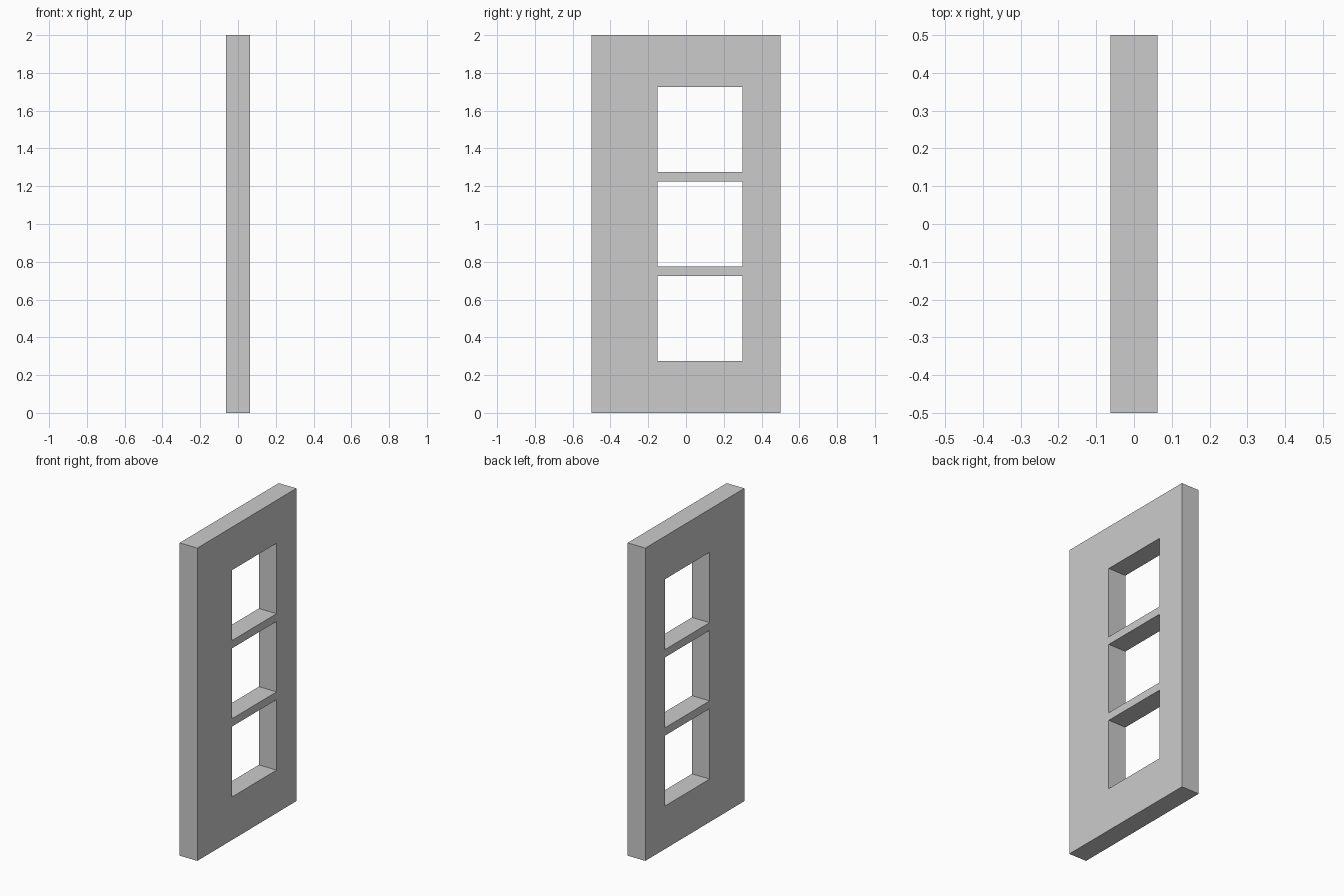
import bpy, bmesh

if "Cube" in bpy.data.objects:
    bpy.data.objects.remove(bpy.data.objects["Cube"])

THICK = 0.125
YS = [-0.5, -0.15, 0.30, 0.5]
ZS = [0, 0.275, 0.725, 0.775, 1.225, 1.275, 1.725, 2.0]

bm = bmesh.new()

# Flat grid on the left side, leaving three window cells open
grid = [[bm.verts.new((-THICK / 2, y, z)) for z in ZS] for y in YS]
for i in range(len(YS) - 1):
    for j in range(len(ZS) - 1):
        if i == 1 and j % 2 == 1:
            continue  # window opening
        bm.faces.new((grid[i][j], grid[i + 1][j], grid[i + 1][j + 1], grid[i][j + 1]))

# Extrude through the panel thickness
ext = bmesh.ops.extrude_face_region(bm, geom=bm.faces[:], use_keep_orig=True)
moved = [g for g in ext["geom"] if isinstance(g, bmesh.types.BMVert)]
bmesh.ops.translate(bm, verts=moved, vec=(THICK, 0, 0))
bmesh.ops.recalc_face_normals(bm, faces=bm.faces[:])

mesh = bpy.data.meshes.new("window_panel")
bm.to_mesh(mesh)
bm.free()
panel = bpy.data.objects.new("window_panel", mesh)
bpy.context.collection.objects.link(panel)
